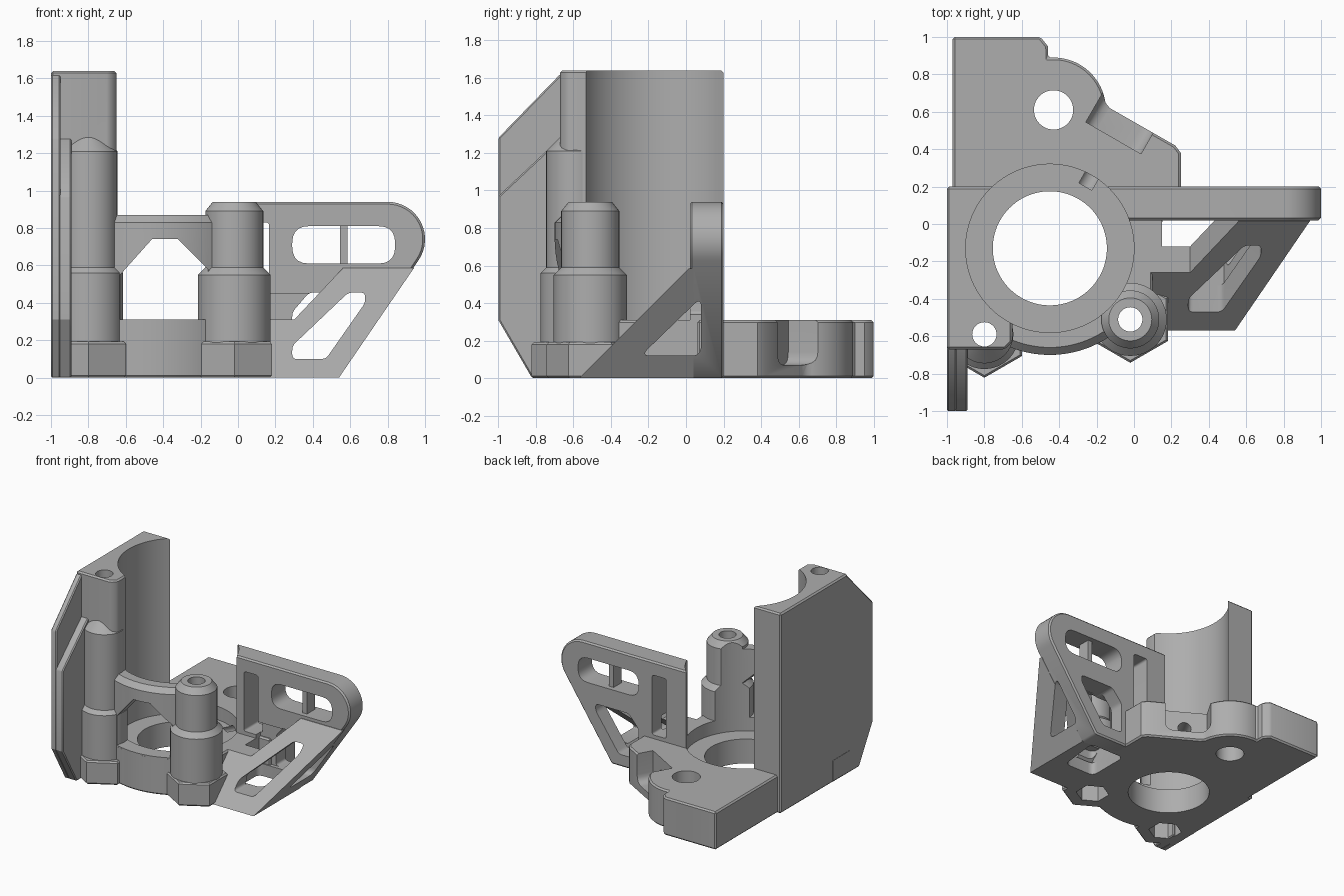
import bpy, bmesh, math
from mathutils import Vector, Matrix

cube = bpy.data.objects.get("Cube")
if cube:
    bpy.data.objects.remove(cube)

mat = bpy.data.materials.new("plain grey")
mat.use_nodes = True
GREY = (0.42, 0.42, 0.42, 1)
mat.diffuse_color = GREY
mat.node_tree.nodes["Principled BSDF"].inputs["Base Color"].default_value = GREY

PLANES = {"x": lambda a, b, h: (h, a, b),
          "y": lambda a, b, h: (a, h, b),
          "z": lambda a, b, h: (a, b, h)}
POCKET = (-0.45, -0.13)
SCREWS = {"left": (-0.8, -0.59), "right": (-0.02, -0.51)}


def finish(bm, name):
    bmesh.ops.recalc_face_normals(bm, faces=bm.faces[:])
    me = bpy.data.meshes.new(name)
    bm.to_mesh(me)
    bm.free()
    me.materials.append(mat)
    ob = bpy.data.objects.new(name, me)
    bpy.context.scene.collection.objects.link(ob)
    return ob


def prism(name, pts, axis, lo, hi):
    """Extrude a flat outline along one axis."""
    bm = bmesh.new()
    to3d = PLANES[axis]
    face = bm.faces.new([bm.verts.new(to3d(a, b, lo)) for a, b in pts])
    ext = bmesh.ops.extrude_face_region(bm, geom=[face])["geom"]
    move = Vector(to3d(0, 0, hi - lo))
    bmesh.ops.translate(bm, vec=move, verts=[v for v in ext if isinstance(v, bmesh.types.BMVert)])
    return finish(bm, name)


def box(name, x, y, z):
    return prism(name, [(x[0], y[0]), (x[1], y[0]), (x[1], y[1]), (x[0], y[1])], "z", *z)


def arc(c, r, a0, a1, n=16):
    angles = [math.radians(a0 + (a1 - a0) * i / n) for i in range(n + 1)]
    return [(c[0] + r * math.cos(a), c[1] + r * math.sin(a)) for a in angles]


def lathe(name, c, profile, sides=64, turn=0):
    """Stack of rings (radius, height) with capped ends."""
    bm = bmesh.new()
    rings = [[bm.verts.new((x, y, z)) for x, y in arc(c, r, turn, turn + 360, sides)[:-1]]
             for r, z in profile]
    for a, b in zip(rings, rings[1:]):
        for i in range(sides):
            j = (i + 1) % sides
            bm.faces.new((a[i], a[j], b[j], b[i]))
    bm.faces.new(rings[0])
    bm.faces.new(rings[-1])
    return finish(bm, name)


def hull(name, pts):
    bm = bmesh.new()
    for p in pts:
        bm.verts.new(p)
    bmesh.ops.convex_hull(bm, input=bm.verts[:])
    return finish(bm, name)


def rounded(pts, r):
    """Round every corner of an outline."""
    out = []
    for i, p in enumerate(pts):
        p = Vector(p)
        a = p + (Vector(pts[i - 1]) - p).normalized() * r
        b = p + (Vector(pts[(i + 1) % len(pts)]) - p).normalized() * r
        for k in range(6):
            t = k / 5
            out.append(tuple(a * (1 - t) ** 2 + p * 2 * t * (1 - t) + b * t * t))
    return out


def shape(ob, cuts=(), keep=(), bevel=0.012):
    """Bevel, trim and cut a part, then bake the modifiers."""
    if bevel:
        m = ob.modifiers.new("edge", "BEVEL")
        m.width, m.segments, m.limit_method = bevel, 1, "ANGLE"
        m.angle_limit = math.radians(40)
    for op, group in (("INTERSECT", keep), ("DIFFERENCE", cuts)):
        for c in group:
            m = ob.modifiers.new("cut", "BOOLEAN")
            m.operation, m.object, m.solver = op, c, "EXACT"
    dg = bpy.context.evaluated_depsgraph_get()
    me = bpy.data.meshes.new_from_object(ob.evaluated_get(dg))
    ob.modifiers.clear()
    ob.data = me
    bpy.ops.object.select_all(action="DESELECT")
    ob.select_set(True)
    bpy.context.view_layer.objects.active = ob
    bpy.ops.object.shade_smooth_by_angle(angle=math.radians(28))
    return ob


# Cutters: round pocket, screw holes and nut traps
helpers = []
def cutter(ob):
    ob.hide_render = True
    helpers.append(ob)
    return ob

pocket = cutter(lathe("pocket_cutter", POCKET, [(0.45, 0.2), (0.45, 2)], 96))
bore = cutter(lathe("bore_cutter", POCKET, [(0.305, -0.1), (0.305, 0.5)], 96))
drills = []
for side, c in SCREWS.items():
    drills.append(cutter(lathe(side + "_drill", c, [(0.065, -0.1), (0.065, 2)], 32)))
    drills.append(cutter(lathe(side + "_nut_trap", c, [(0.125, -0.1), (0.125, 0.13)], 6, 30)))

# Base slab with rounded boss, side recess and radial screw hole
outline = [(-0.97, -0.415), (-0.97, 1), (-0.5, 1), (-0.46, 0.95)]
outline += arc((-0.43, 0.61), 0.28, 96, 8, 20)
outline += [(-0.13, 0.62), (0.22, 0.42), (0.25, 0.38), (0.25, 0.06), (0.1, 0.06), (0.1, -0.415)]
outline += arc(POCKET, 0.57, 330, 210, 40)
boss_hole = cutter(lathe("boss_hole", (-0.43, 0.61), [(0.105, -0.1), (0.105, 0.5)], 48))
turn = Matrix.Translation((-0.11, 0.46, 0)) @ Matrix.Rotation(math.radians(-30), 4, "Z")
recess = cutter(prism("recess_cutter", rounded([(-0.17, 0.07), (0.17, 0.07), (0.17, 0.6), (-0.17, 0.6)], 0.07),
                      "y", 0, 0.4))
radial = cutter(prism("radial_drill", arc((0, 0.17), 0.05, 0, 345, 23), "y", -0.3, 0.1))
for ob in (recess, radial):
    ob.data.transform(turn)
shape(prism("base", outline, "z", 0, 0.31), [pocket, bore, boss_hole, recess, radial] + drills)

# Tall wall hollowed by the pocket
wall = [(-1, -0.67), (-0.69, -0.67), (-0.65, -0.63), (-0.65, 0.2), (-1, 0.2)]
shape(prism("tall_wall", wall, "z", 0, 1.64), [pocket, bore] + drills)

# Thin stepped fin in front of the wall
for name, x0, x1, low, high in (("outer_fin", -1, -0.95, 1.28, 1.62), ("inner_fin", -0.96, -0.89, 0.97, 1.28)):
    side = [(-0.6, 0), (-0.82, 0), (-1, 0.31), (-1, low), (-0.67, high), (-0.6, high)]
    shape(prism(name, side, "x", x0, x1), bevel=0.008)

# Screw columns with hexagonal feet
for side, c in SCREWS.items():
    shape(lathe(side + "_hex_foot", c, [(0.22, 0), (0.232, 0.012), (0.232, 0.18), (0.22, 0.192)], 6, 30),
          [pocket, bore] + drills, bevel=0)
left_profile = [(0.185, 0.1), (0.185, 0.56), (0.155, 0.59), (0.155, 1.21), (0.08, 1.285)]
right_profile = [(0.195, 0.1), (0.195, 0.55), (0.155, 0.59), (0.155, 0.89), (0.115, 0.94)]
shape(lathe("left_column", SCREWS["left"], left_profile), [pocket] + drills, bevel=0)
shape(lathe("right_column", SCREWS["right"], right_profile), [pocket] + drills, bevel=0)

# Curved front band with an arched window
zone = cutter(box("band_zone", (-0.78, -0.1), (-0.9, -0.4), (0.2, 1)))
window = cutter(prism("band_window", [(-0.63, 0.31), (-0.63, 0.55), (-0.46, 0.74), (-0.32, 0.74),
                                      (-0.16, 0.58), (-0.16, 0.31)], "y", -0.9, -0.3))
shape(lathe("front_band", POCKET, [(0.57, 0.28), (0.57, 0.83), (0.53, 0.87)], 96),
      [pocket, window] + drills, [zone], bevel=0)

# Hollow of the gusset and the openings leading into it
hollow = cutter(hull("gusset_hollow", [(0.15, -0.33, 0.1), (0.48, -0.33, 0.1), (0.48, 0.08, 0.1), (0.15, 0.08, 0.1),
                                       (0.15, 0.08, 0.45), (0.15, 0.02, 0.45), (0.72, 0.02, 0.45), (0.72, 0.08, 0.45)]))
floor_window = cutter(prism("floor_window", rounded([(0.15, -0.3), (0.42, -0.3), (0.46, 0.05), (0.15, 0.05)], 0.05),
                            "z", -0.1, 0.2))
side_window = cutter(prism("side_window", rounded([(-0.24, 0.12), (0.08, 0.12), (0.08, 0.43)], 0.05), "x", 0.42, 1.2))
front_slot = cutter(prism("front_slot", rounded([(0.29, 0.1), (0.47, 0.1), (0.68, 0.4), (0.68, 0.455),
                                                 (0.59, 0.455), (0.29, 0.17)], 0.025), "y", -0.8, 0.05))
back_window = cutter(prism("back_window", rounded([(0.29, 0.1), (0.47, 0.1), (0.68, 0.4), (0.68, 0.455),
                                                   (0.38, 0.455), (0.29, 0.35)], 0.025), "y", 0, 0.4))

# Upright side plate with slots
plate = [(-0.15, 0), (0.54, 0)] + arc((0.8, 0.74), 0.2, -35, 90) + [(-0.15, 0.94)]
long_slot = cutter(prism("long_slot", rounded([(0.29, 0.61), (0.84, 0.61), (0.84, 0.81), (0.29, 0.81)], 0.09),
                         "y", -0.2, 0.4))
tall_slot = cutter(prism("tall_slot", rounded([(0.04, 0.34), (0.167, 0.34), (0.167, 0.83), (0.04, 0.83)], 0.02),
                         "y", -0.2, 0.4))
shape(prism("side_plate", plate, "y", 0.02, 0.2),
      [pocket, bore, long_slot, tall_slot, hollow, floor_window, side_window, back_window])
shape(box("slot_bar", (0.545, 0.585), (0.06, 0.16), (0.6, 0.82)), bevel=0)

# Sloped gusset bracing the side plate
slope = cutter(prism("slope_zone", [(0.05, -0.1), (0.05, 0.6), (0.02, 0.59), (-0.67, -0.1)], "x", 0, 1.2))
brace = [(0.08, 0), (0.54, 0), (0.94, 0.585), (0.56, 0.585), (0.3, 0.31), (0.08, 0.31)]
shape(prism("gusset", brace, "y", -0.7, 0.04), [hollow, floor_window, side_window, front_slot] + drills,
      [slope], bevel=0)

for ob in helpers:
    bpy.data.objects.remove(ob)
